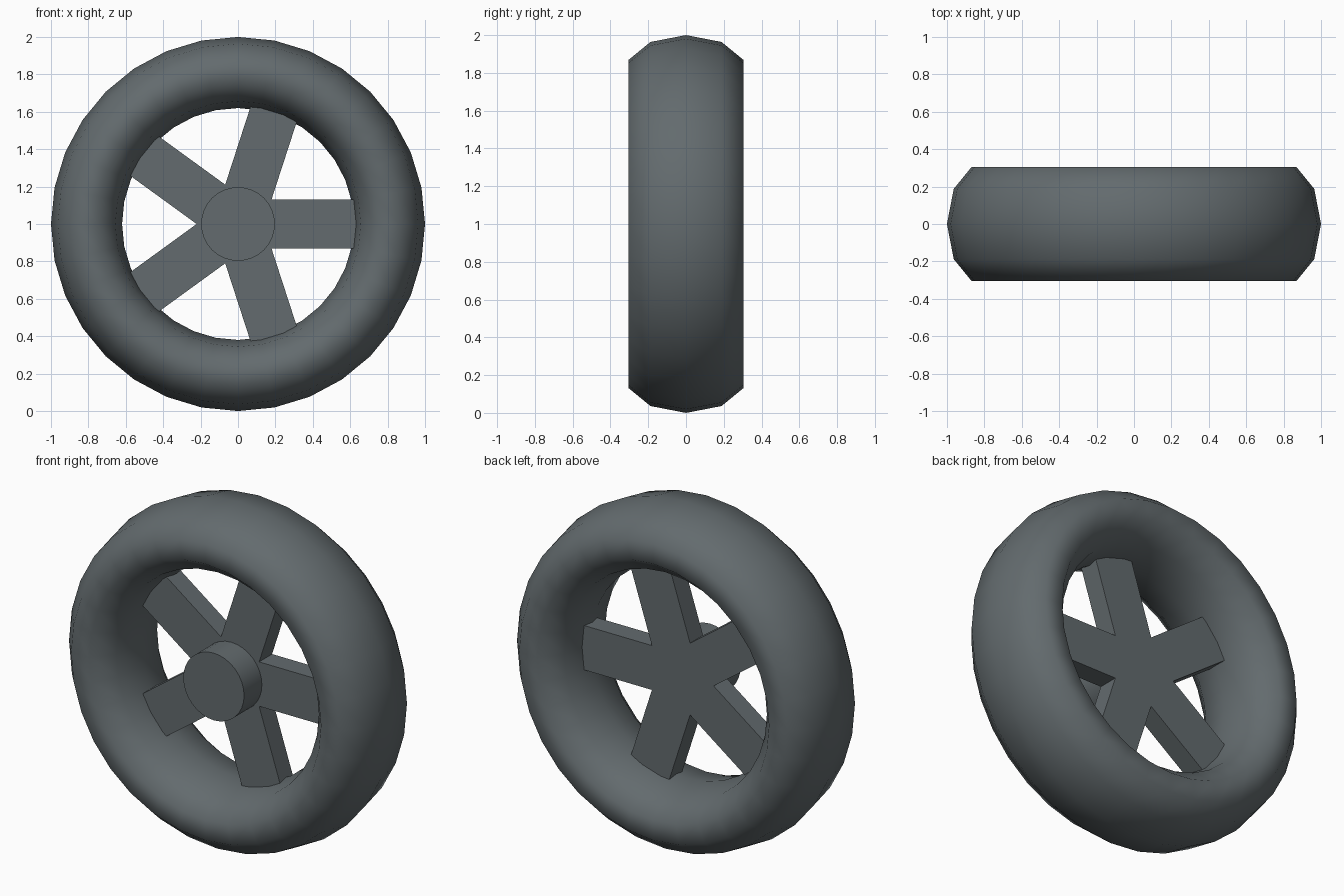
import bpy
from math import pi, tau, radians
from mathutils import Matrix

cube = bpy.data.objects.get("Cube")
if cube:
    bpy.data.objects.remove(cube, do_unlink=True)

# One slate grey for the whole wheel
grey = bpy.data.materials.new("slate_grey")
grey.use_nodes = True
colour = (0.125, 0.147, 0.156, 1)
grey.diffuse_color = colour
grey.node_tree.nodes["Principled BSDF"].inputs["Base Color"].default_value = colour

CENTRE = Matrix.Translation((0, 0, 1))
SPOKES = 5


def finish(name, matrix):
    """Name the new object, bake its placement and colour it."""
    obj = bpy.context.object
    obj.name = name
    obj.data.transform(matrix)
    obj.data.materials.append(grey)
    return obj


# Tyre: ring widened along its axle
bpy.ops.mesh.primitive_torus_add(major_segments=32, minor_segments=10,
                                 major_radius=0.81, minor_radius=0.19)
finish("tyre", CENTRE @ Matrix.Rotation(pi / 2, 4, 'X')
       @ Matrix.Diagonal((1, 1, 0.32 / 0.19, 1)))
bpy.ops.object.shade_smooth()

# Hub: cap standing out at the front
bpy.ops.mesh.primitive_cylinder_add(vertices=32, radius=0.197, depth=0.225)
finish("hub", CENTRE @ Matrix.Translation((0, -0.1125, 0))
       @ Matrix.Rotation(pi / 2, 4, 'X'))
bpy.ops.object.shade_smooth_by_angle(angle=radians(30))

# Spokes: flat bars from the axle into the tyre
for i in range(SPOKES):
    bpy.ops.mesh.primitive_cube_add(size=1)
    finish(f"spoke_{i + 1}", CENTRE @ Matrix.Rotation(i * tau / SPOKES, 4, 'Y')
           @ Matrix.Translation((0.36, 0, 0))
           @ Matrix.Diagonal((0.72, 0.12, 0.26, 1)))
